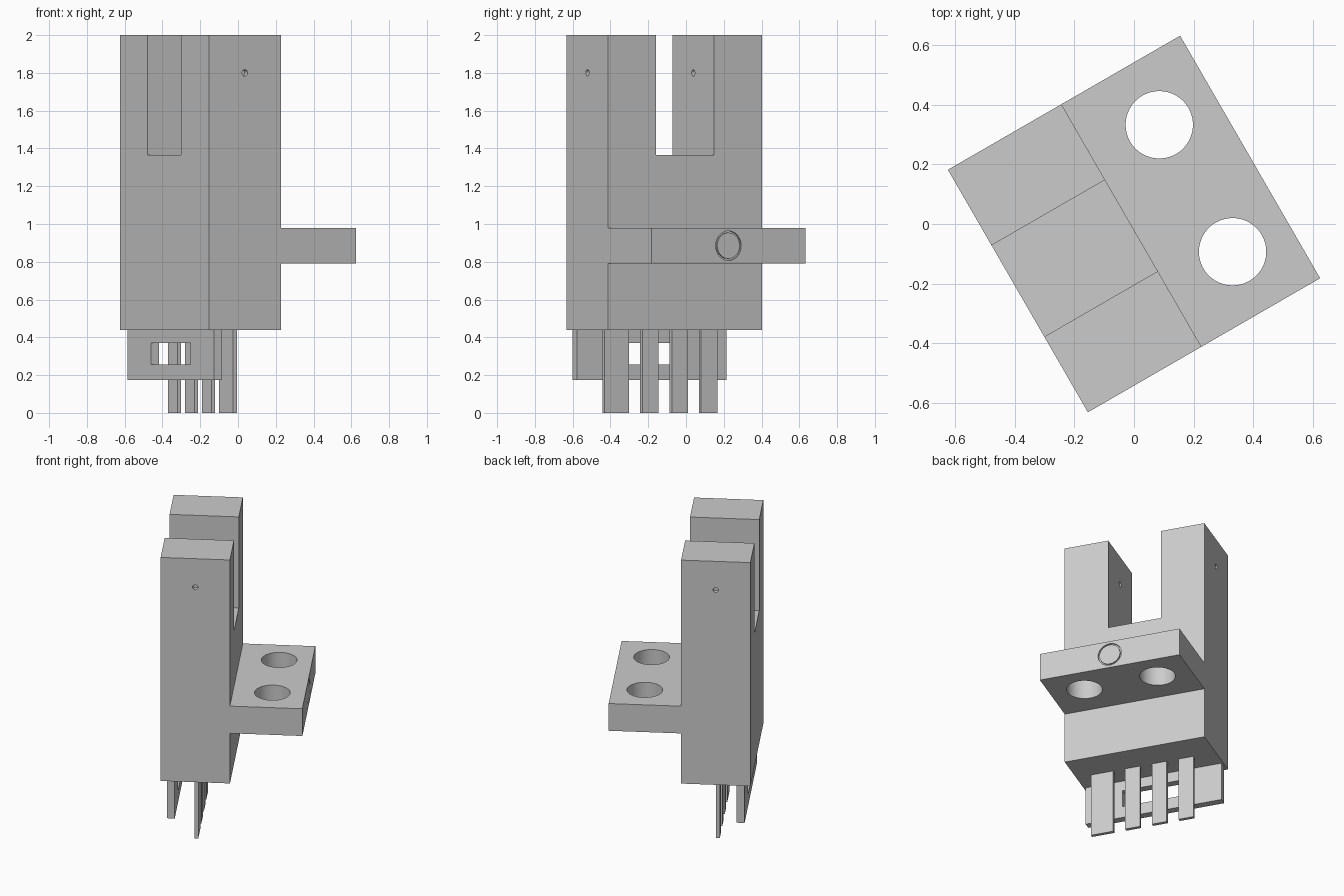
import bpy, bmesh, math
from mathutils import Matrix, Vector

default = bpy.data.objects.get("Cube")
if default:
    bpy.data.objects.remove(default, do_unlink=True)

grey = bpy.data.materials.new("plain grey")
grey.use_nodes = True
grey.diffuse_color = (0.6, 0.6, 0.6, 1)
grey.node_tree.nodes["Principled BSDF"].inputs["Base Color"].default_value = (0.6, 0.6, 0.6, 1)

# The whole part is turned about the vertical axis
TURN = Matrix.Rotation(math.radians(30), 4, 'Z')


def make(name, bm):
    bmesh.ops.recalc_face_normals(bm, faces=bm.faces)
    mesh = bpy.data.meshes.new(name)
    bm.to_mesh(mesh)
    bm.free()
    mesh.materials.append(grey)
    obj = bpy.data.objects.new(name, mesh)
    obj.matrix_world = TURN
    bpy.context.collection.objects.link(obj)
    return obj


def box(name, x, y, z):
    bm = bmesh.new()
    bmesh.ops.create_cube(bm, size=1)
    for v in bm.verts:
        v.co = Vector([lo + (c + 0.5) * (hi - lo) for c, (lo, hi) in zip(v.co, (x, y, z))])
    return make(name, bm)


def cylinder(name, centre, radius, length, axis, sides=48):
    bm = bmesh.new()
    aim = Vector((0, 0, 1)).rotation_difference(Vector(axis)).to_matrix().to_4x4()
    bmesh.ops.create_cone(bm, cap_ends=True, segments=sides, radius1=radius, radius2=radius,
                          depth=length, matrix=Matrix.Translation(centre) @ aim)
    return make(name, bm)


def cut(obj, cutters):
    for cutter in cutters:
        mod = obj.modifiers.new("cut", 'BOOLEAN')
        mod.object = cutter
        mod.solver = 'EXACT'
        cutter.hide_render = True
    bpy.context.view_layer.update()
    evaluated = obj.evaluated_get(bpy.context.evaluated_depsgraph_get())
    mesh = bpy.data.meshes.new_from_object(evaluated)
    obj.modifiers.clear()
    obj.data = mesh
    for cutter in cutters:
        bpy.data.objects.remove(cutter, do_unlink=True)


def smooth(obj):
    bpy.ops.object.select_all(action='DESELECT')
    obj.select_set(True)
    bpy.context.view_layer.objects.active = obj
    bpy.ops.object.shade_smooth_by_angle(angle=math.radians(30))


# Forked body: a U profile extruded across its depth
BACK, FACE, HALF, SLOT = -0.45, -0.01, 0.47, 0.177
BASE, TOP, FLOOR = 0.44, 2.0, 1.365
right_half = [(HALF, BASE), (HALF, TOP), (SLOT, TOP), (SLOT, FLOOR)]
profile = right_half + [(-y, z) for y, z in reversed(right_half)]
bm = bmesh.new()
outline = bm.faces.new([bm.verts.new((BACK, y, z)) for y, z in profile])
extruded = bmesh.ops.extrude_face_region(bm, geom=[outline])["geom"]
bmesh.ops.translate(bm, vec=(FACE - BACK, 0, 0),
                    verts=[g for g in extruded if isinstance(g, bmesh.types.BMVert)])
body = make("forked_body", bm)

# Small sensing holes on both sides of each arm
cut(body, [cylinder("hole_cutter", (-0.23, s * y, 1.8), 0.017, 0.06, (0, 1, 0), 24)
           for s in (-1, 1) for y in (SLOT, HALF)])
smooth(body)

# Mounting flange with two bolt holes and a ring groove in its end
flange = box("mounting_flange", (FACE, 0.45), (-HALF, HALF), (0.79, 0.98))
cutters = [cylinder("bolt_cutter", (0.24, s * 0.246, 0.885), 0.113, 0.5, (0, 0, 1), 64)
           for s in (-1, 1)]
cutters.append(cylinder("groove_cutter", (0.45, 0, 0.885), 0.078, 0.02, (1, 0, 0)))
cut(flange, cutters)
smooth(flange)
smooth(cylinder("end_mark", (0.445, 0, 0.885), 0.069, 0.01, (1, 0, 0)))

# Connector shroud plate with a window
shroud = box("connector_shroud", (-0.412, -0.362), (-0.457, 0.457), (0.175, BASE))
cut(shroud, [box("window_cutter", (-0.5, -0.3), (-0.21, 0.21), (0.255, 0.37))])

# Four flat terminals, the first one wider
for i, (y, width) in enumerate([(-0.295, 0.15), (-0.09, 0.1), (0.09, 0.1), (0.27, 0.1)]):
    box(f"terminal_{i + 1}", (-0.243, -0.22), (y - width / 2, y + width / 2), (0, BASE))
